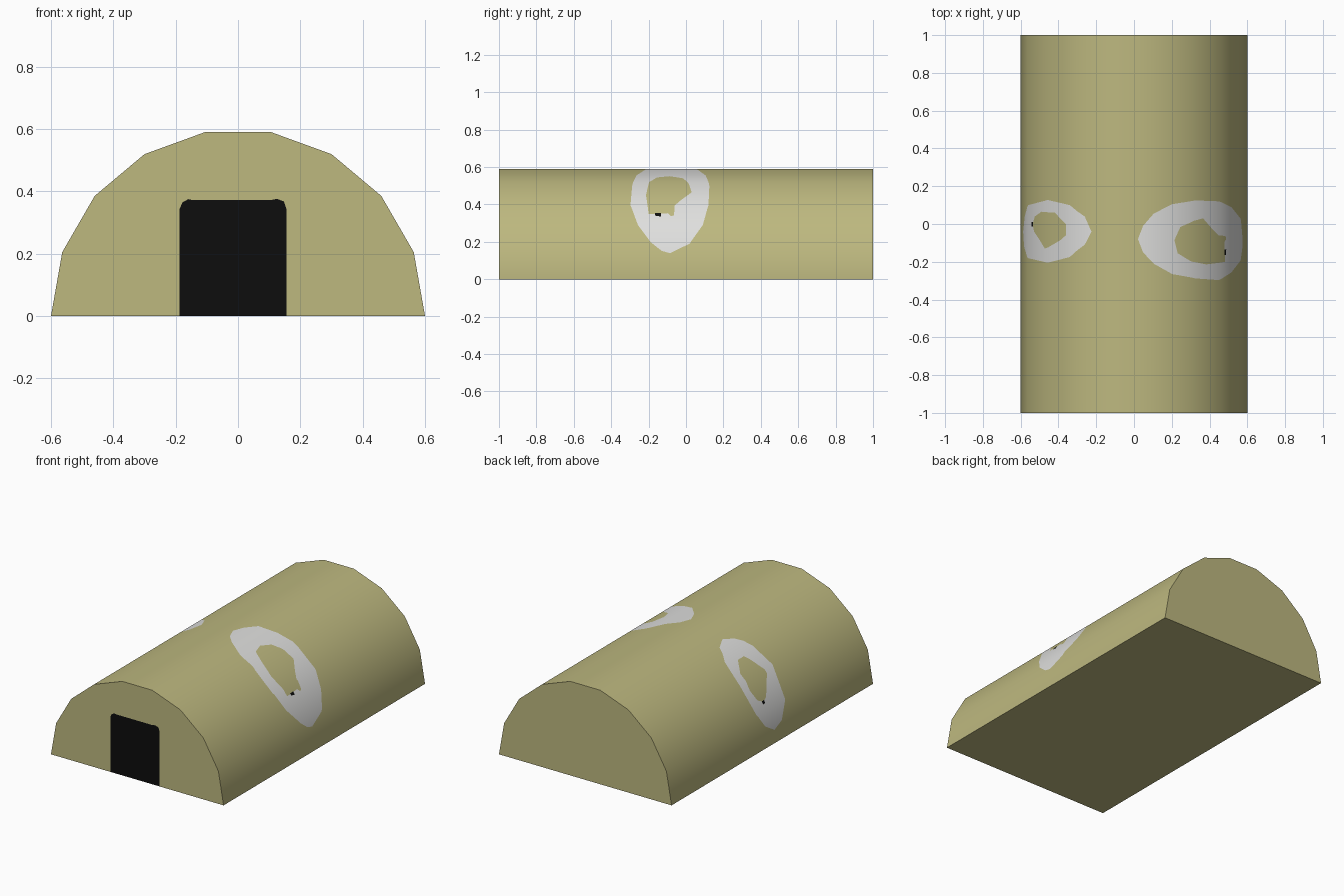
import bpy, math
from mathutils import Vector
from mathutils.geometry import delaunay_2d_cdt

if "Cube" in bpy.data.objects:
    bpy.data.objects.remove(bpy.data.objects["Cube"])

R, SIDES, HALF = 0.6, 9, 1.0
STEP = math.pi / SIDES


def material(name, rgb):
    m = bpy.data.materials.new(name)
    m.diffuse_color = (*rgb, 1)
    m.use_nodes = True
    m.node_tree.nodes["Principled BSDF"].inputs["Base Color"].default_value = m.diffuse_color
    return m


MATS = [material("olive", (0.51, 0.48, 0.213)),
        material("white", (0.74, 0.74, 0.73)),
        material("black", (0.004, 0.004, 0.004))]
OLIVE, WHITE, BLACK = range(3)


def arc(u):
    """Point on the faceted arch, u counts facets from the right (0) to the left (9)."""
    i = min(int(u), SIDES - 1)
    t = u - i
    a, b = (Vector((R * math.cos(k * STEP), 0, R * math.sin(k * STEP))) for k in (i, i + 1))
    return a.lerp(b, t)


def inside(p, poly):
    hit = False
    for a, b in zip(poly, poly[1:] + poly[:1]):
        if (a[1] > p[1]) != (b[1] > p[1]):
            if p[0] < a[0] + (p[1] - a[1]) * (b[0] - a[0]) / (b[1] - a[1]):
                hit = not hit
    return hit


def sheet(name, border, place, patches=(), lines=(), normal=None):
    """Flat outline cut along patch outlines and lines, coloured per patch, then placed in 3D."""
    pts, edges = [], []
    for loop, closed in [(border, True)] + [(p, True) for p, _ in patches] + [(l, False) for l in lines]:
        n, s = len(loop), len(pts)
        pts += [Vector(p) for p in loop]
        edges += [(s + i, s + (i + 1) % n) for i in range(n if closed else n - 1)]
    vs, _, fs, *_ = delaunay_2d_cdt(pts, edges, [], 0, 1e-5)
    me = bpy.data.meshes.new(name)
    me.from_pydata([place(*v) for v in vs], [], [list(f) for f in fs])
    for m in MATS:
        me.materials.append(m)
    for poly, f in zip(me.polygons, fs):
        c = sum((vs[i] for i in f), Vector((0, 0))) / len(f)
        for outline, idx in patches:
            if inside(c, outline):
                poly.material_index = idx
        poly.use_smooth = normal is not None
    if normal:
        me.normals_split_custom_set_from_vertices([normal(*v) for v in vs])
    ob = bpy.data.objects.new(name, me)
    bpy.context.collection.objects.link(ob)
    return ob


# Side patches as (y, u): white ring, olive middle, tiny black speck
right_ring = [(-.085, .68), (.02, .93), (.09, 1.47), (.12, 2.07), (.125, 2.85), (.105, 3.5),
              (.055, 4), (-.01, 4.27), (-.08, 4.4), (-.15, 4.27), (-.21, 4), (-.265, 3.5),
              (-.288, 2.85), (-.297, 2.07), (-.257, 1.47), (-.19, .97), (-.13, .74)]
right_middle = [(-.2, 1.79), (-.214, 2.48), (-.198, 2.99), (-.155, 3.35), (-.086, 3.44),
                (-.016, 3.28), (.016, 2.91), (.03, 2.59), (-.005, 2.4), (-.032, 2.25),
                (-.06, 2.07), (-.064, 1.76), (-.08, 1.73), (-.096, 1.82), (-.165, 1.8)]
right_speck = [(-.165, 1.75), (-.165, 1.82), (-.134, 1.82), (-.134, 1.72)]

left_ring = [(-.04, 3.38), (.04, 3.2), (.1, 2.75), (.127, 2.02), (.1, 1.04), (.04, .6),
             (-.04, .36), (-.12, .5), (-.18, 1.0), (-.205, 2.02), (-.175, 2.75), (-.11, 3.2)]
left_middle = [(0, 1.26), (.04, 1.37), (.065, 1.71), (.06, 2.25), (0, 2.62), (-.06, 2.62),
               (-.085, 2.44), (-.125, 2.02), (-.13, 1.88), (-.085, 1.62), (-.04, 1.33)]
left_speck = [(-.012, 1.2), (-.012, 1.29), (.01, 1.29), (.01, 1.2)]


def to_left(loop):
    return [(y, SIDES - u) for y, u in loop]


# Arched roof shell with smooth radial shading
sheet("roof_shell",
      [(-HALF, 0), (HALF, 0), (HALF, SIDES), (-HALF, SIDES)],
      lambda y, u: arc(u) + Vector((0, y, 0)),
      patches=[(right_ring, WHITE), (right_middle, OLIVE), (right_speck, BLACK),
               (to_left(left_ring), WHITE), (to_left(left_middle), OLIVE),
               (to_left(left_speck), BLACK)],
      lines=[[(-HALF, i), (HALF, i)] for i in range(1, SIDES)],
      normal=lambda y, u: Vector((math.cos(u * STEP), 0, math.sin(u * STEP))))

# End walls: the front one has a dark doorway cut in
profile = [(arc(i).x, arc(i).z) for i in range(SIDES + 1)]
door = [(-.187, 0), (.155, 0), (.155, .345), (.147, .368), (.125, .376), (.105, .372),
        (-.145, .372), (-.16, .375), (-.178, .365), (-.187, .345)]
sheet("front_wall", profile, lambda x, z: (x, -HALF, z), patches=[(door, BLACK)])
sheet("back_wall", profile, lambda x, z: (-x, HALF, z))

# Floor, facing down
sheet("floor", [(-R, -HALF), (R, -HALF), (R, HALF), (-R, HALF)], lambda x, y: (-x, y, 0))
